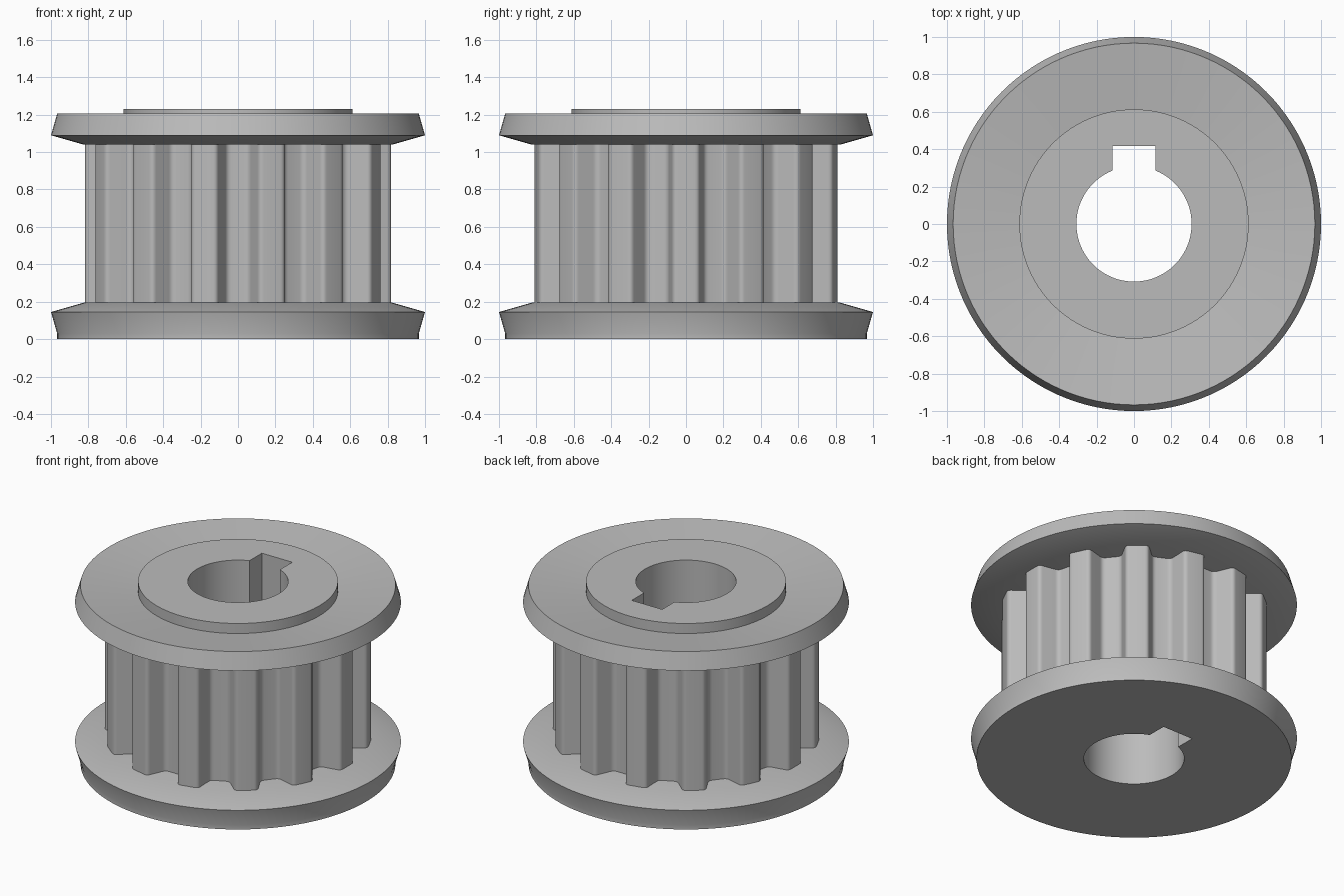
import bpy, bmesh
from math import pi, sin, cos, asin, radians
from mathutils import Vector

cube = bpy.data.objects.get("Cube")
if cube:
    bpy.data.objects.remove(cube)

TEETH = 14
TIP_R, ROOT_R = 0.822, 0.69
FLANGE_LOW, FLANGE_HIGH, TOP = 0.195, 1.04, 1.23

steel = bpy.data.materials.new("grey steel")
steel.use_nodes = True
colour = (0.5, 0.5, 0.5, 1)
steel.diffuse_color = colour
steel.node_tree.nodes["Principled BSDF"].inputs["Base Color"].default_value = colour


def add_object(name, bm):
    bmesh.ops.recalc_face_normals(bm, faces=bm.faces)
    mesh = bpy.data.meshes.new(name)
    bm.to_mesh(mesh)
    bm.free()
    mesh.materials.append(steel)
    obj = bpy.data.objects.new(name, mesh)
    bpy.context.collection.objects.link(obj)
    return obj


def prism(name, outline, z0, z1):
    bm = bmesh.new()
    face = bm.faces.new([bm.verts.new((p[0], p[1], z0)) for p in outline])
    new = bmesh.ops.extrude_face_region(bm, geom=[face])["geom"]
    bm.faces.ensure_lookup_table()
    verts = [g for g in new if isinstance(g, bmesh.types.BMVert)]
    bmesh.ops.translate(bm, vec=(0, 0, z1 - z0), verts=verts)
    return add_object(name, bm)


def lathe(name, profile, sides=120):
    # Solid of revolution closed by flat caps at both ends
    bm = bmesh.new()
    rings = [[bm.verts.new((r * cos(2 * pi * i / sides), r * sin(2 * pi * i / sides), z))
              for i in range(sides)] for r, z in profile]
    for a, b in zip(rings, rings[1:]):
        for i in range(sides):
            j = (i + 1) % sides
            bm.faces.new((a[i], a[j], b[j], b[i]))
    bm.faces.new(rings[0])
    bm.faces.new(rings[-1])
    return add_object(name, bm)


def rounded(points, radius, steps=5):
    # Replace each corner by a small quadratic arc
    out = []
    for i, p in enumerate(points):
        a, b = points[i - 1], points[(i + 1) % len(points)]
        start = p + (a - p).normalized() * radius
        end = p + (b - p).normalized() * radius
        for k in range(steps + 1):
            t = k / steps
            out.append(start * (1 - t) ** 2 + p * 2 * t * (1 - t) + end * t * t)
    return out


def polar(r, angle):
    return Vector((r * cos(angle), r * sin(angle)))


# Toothed core: trapezoid teeth with rounded tips and roots
corners = []
pitch = 2 * pi / TEETH
tip, root = radians(4.9), pitch / 2 - radians(4.9)
for n in range(TEETH):
    mid = n * pitch
    corners += [polar(ROOT_R, mid - root), polar(TIP_R, mid - tip),
                polar(TIP_R, mid + tip), polar(ROOT_R, mid + root)]
core = prism("toothed_core", rounded(corners, 0.025), FLANGE_LOW, FLANGE_HIGH)

# Lower flange with flat underside, upper flange dished around a raised hub
lower = lathe("lower_flange", [(0.967, 0), (0.967, 0.03), (1, 0.145), (0.825, FLANGE_LOW)])
upper = lathe("upper_flange", [(0.825, FLANGE_HIGH), (1, 1.09), (0.967, 1.205),
                               (0.613, 1.162), (0.613, TOP)])

# Bore with keyway cut through every part
bore_r, key_w, key_y = 0.308, 0.114, 0.418
gap = asin(key_w / bore_r)
start, sweep, steps = pi / 2 + gap, 2 * pi - 2 * gap, 80
outline = [polar(bore_r, start + sweep * i / steps) for i in range(steps + 1)]
outline += [Vector((key_w, key_y)), Vector((-key_w, key_y))]
cutter = prism("bore_cutter", outline, -0.2, TOP + 0.2)
cutter.hide_render = True

for part in (core, lower, upper):
    bpy.ops.object.select_all(action='DESELECT')
    part.select_set(True)
    bpy.context.view_layer.objects.active = part
    cut = part.modifiers.new("bore", 'BOOLEAN')
    cut.operation = 'DIFFERENCE'
    cut.solver = 'EXACT'
    cut.object = cutter
    bpy.ops.object.modifier_apply(modifier=cut.name)
    bpy.ops.object.shade_smooth_by_angle(angle=radians(25))

bpy.data.objects.remove(cutter)
